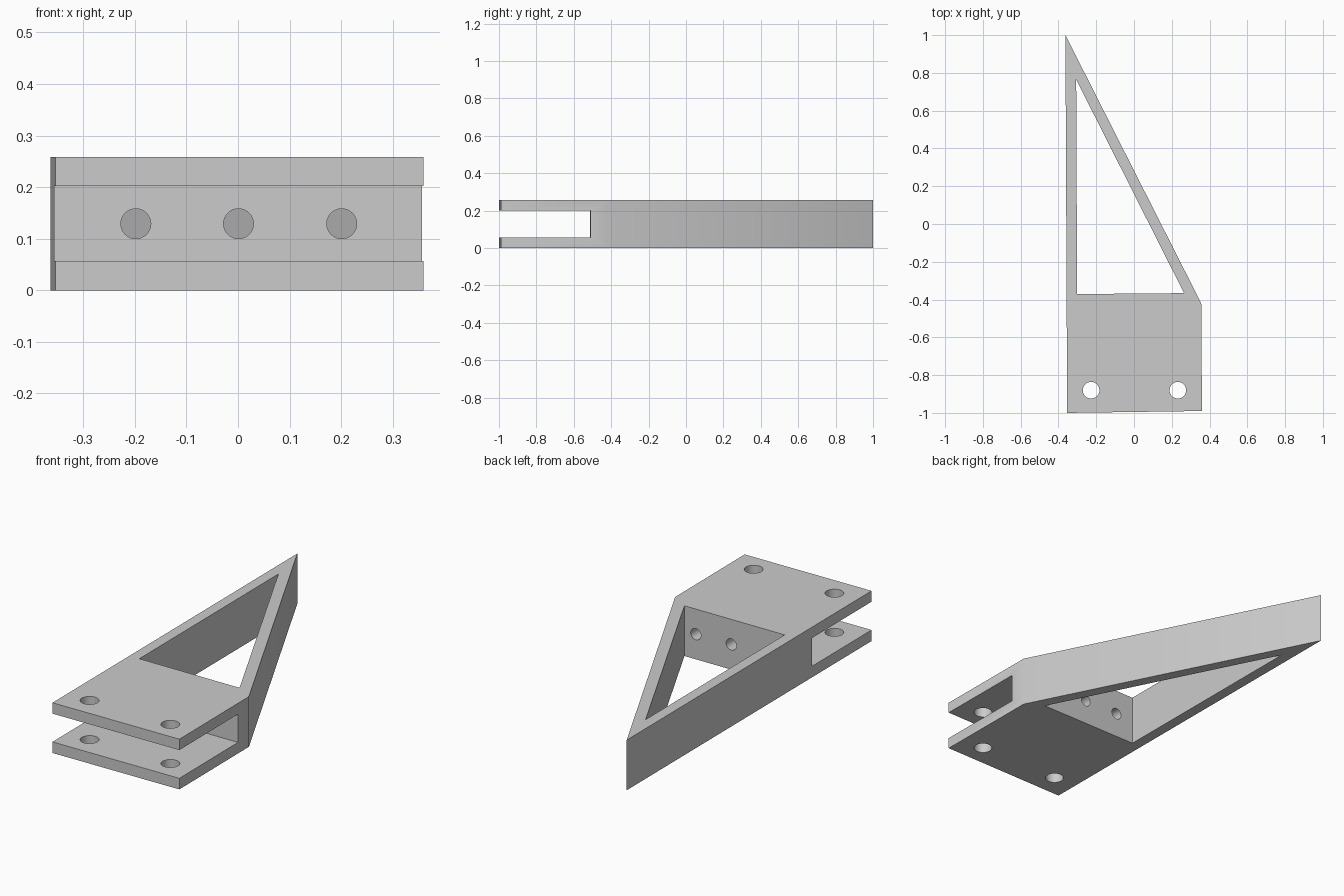
import bpy
import bmesh
import math
from mathutils import Matrix, Vector

HEIGHT = 0.258

cube = bpy.data.objects.get("Cube")
if cube:
    bpy.data.objects.remove(cube, do_unlink=True)

grey = bpy.data.materials.new("plain grey")
grey.use_nodes = True
colour = (0.6, 0.6, 0.6, 1)
grey.diffuse_color = colour
grey.node_tree.nodes["Principled BSDF"].inputs["Base Color"].default_value = colour


def finish(name, bm):
    bmesh.ops.recalc_face_normals(bm, faces=bm.faces)
    mesh = bpy.data.meshes.new(name)
    bm.to_mesh(mesh)
    bm.free()
    mesh.materials.append(grey)
    obj = bpy.data.objects.new(name, mesh)
    bpy.context.collection.objects.link(obj)
    return obj


def prism(name, outline, z0, z1):
    bm = bmesh.new()
    face = bm.faces.new([bm.verts.new((x, y, z0)) for x, y in outline])
    top = bmesh.ops.extrude_face_region(bm, geom=[face])["geom"]
    verts = [v for v in top if isinstance(v, bmesh.types.BMVert)]
    bmesh.ops.translate(bm, verts=verts, vec=(0, 0, z1 - z0))
    return finish(name, bm)


def drill(name, centre, radius, depth, along_y=False):
    bm = bmesh.new()
    turn = Matrix.Rotation(math.pi / 2 if along_y else 0, 4, 'X')
    bmesh.ops.create_cone(bm, cap_ends=True, segments=32, radius1=radius,
                          radius2=radius, depth=depth,
                          matrix=Matrix.Translation(Vector(centre)) @ turn)
    return finish(name, bm)


# Wedge-shaped bracket body
bracket = prism("bracket", [(-0.354, -1), (0.36, -0.99), (0.356, -0.42),
                            (-0.363, 1)], 0, HEIGHT)

# Triangular window, fork slot and bolt holes
cutters = [
    prism("window_cutter", [(-0.301, -0.371), (0.265, -0.366),
                            (-0.306, 0.765)], -0.1, HEIGHT + 0.1),
    prism("slot_cutter", [(-0.6, -1.2), (0.6, -1.2), (0.6, -0.509),
                          (-0.6, -0.514)], 0.057, 0.202),
]
for x in (-0.227, 0.232):
    cutters.append(drill("fork_hole_cutter", (x, -0.88, HEIGHT / 2), 0.044, 0.5))
for x in (-0.198, 0.001, 0.201):
    cutters.append(drill("web_hole_cutter", (x, -0.44, HEIGHT / 2), 0.029, 0.2, True))

for cutter in cutters:
    cutter.hide_render = True
    cutter.hide_set(True)
    cut = bracket.modifiers.new(cutter.name, 'BOOLEAN')
    cut.operation = 'DIFFERENCE'
    cut.solver = 'EXACT'
    cut.object = cutter

# Apply the cuts and keep the edges sharp
bpy.context.view_layer.update()
result = bpy.data.meshes.new_from_object(
    bracket.evaluated_get(bpy.context.evaluated_depsgraph_get()))
bracket.modifiers.clear()
bracket.data = result
for cutter in cutters:
    bpy.data.objects.remove(cutter, do_unlink=True)
bpy.ops.object.select_all(action='DESELECT')
bracket.select_set(True)
bpy.context.view_layer.objects.active = bracket
bpy.ops.object.shade_smooth_by_angle(angle=math.radians(30))
